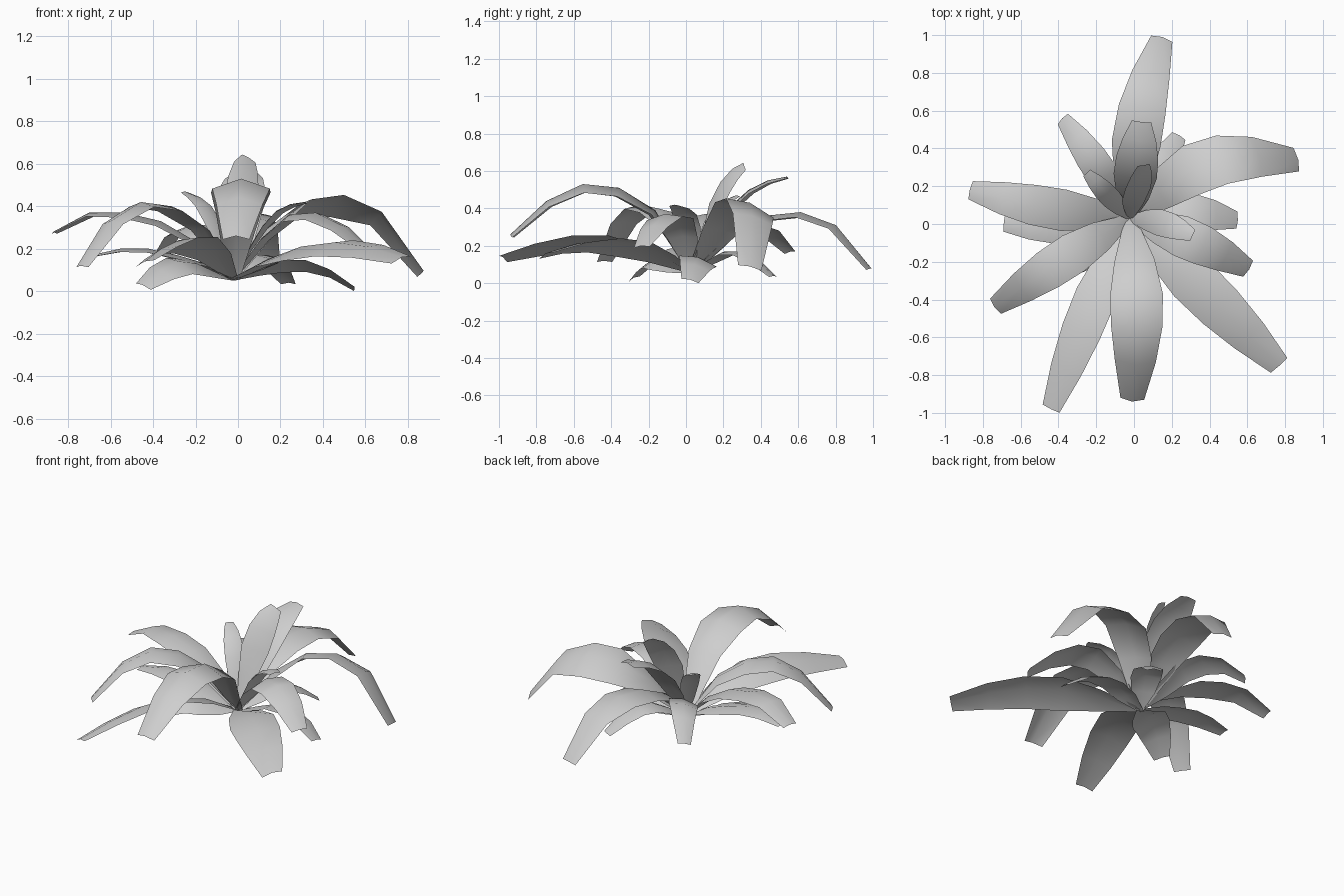
import bpy
import math
from mathutils import Vector

leaf_grey = bpy.data.materials.new("leaf grey")
leaf_grey.diffuse_color = (0.62, 0.62, 0.62, 1)

ROOT = Vector((-0.02, 0.03, 0.05))
STEPS = (0, 0.2, 0.4, 0.6, 0.8, 1)
WIDTHS = (0.2, 0.76, 1, 0.97, 0.78, 0.45)
TWISTS = (0, 0.6, 1, 1, 1, 1)


def leaf(name, x, y, half, heights, bend=0.0, twist=0.0, droop=0.22):
    """Arched strip from the root to a blunt tip.
    bend bows it sideways (left positive), twist lifts its left edge (slope),
    droop lowers both edges below the midrib."""
    start = Vector((ROOT.x, ROOT.y, 0))
    run = Vector((x, y, 0)) - start
    left = Vector((-run.y, run.x, 0)).normalized()
    mids = []
    for t, z in zip(STEPS, (ROOT.z,) + heights):
        p = start + run * t + left * bend * math.sin(math.pi * t)
        p.z = z
        mids.append(p)
    verts, faces = [], []
    for i, (p, w) in enumerate(zip(mids, WIDTHS)):
        along = (mids[min(i + 1, 5)] - mids[max(i - 1, 0)]).normalized()
        side = Vector((-along.y, along.x, 0)).normalized()
        up = along.cross(side)
        # edges fold up near the root and droop further out
        fold = 0.25 if i < 1 else -droop
        for s in (-1, 0, 1):
            rise = abs(s) * fold + s * twist * TWISTS[i]
            verts.append(p + (side * s + up * rise) * half * w)
    for i in range(5):
        for j in range(2):
            a = i * 3 + j
            faces.append((a, a + 3, a + 4, a + 1))
    mesh = bpy.data.meshes.new(name)
    mesh.from_pydata(verts, [], faces)
    mesh.materials.append(leaf_grey)
    mesh.shade_smooth()
    obj = bpy.data.objects.new(name, mesh)
    bpy.context.collection.objects.link(obj)


# Large outer leaves
leaf("front_leaf", -0.01, -0.94, 0.14, (0.39, 0.51, 0.53, 0.44, 0.26), 0.03, 0, 0.35)
leaf("front_left_leaf", -0.44, -0.98, 0.11, (0.18, 0.24, 0.24, 0.20, 0.14), -0.01, 0.35)
leaf("front_right_leaf", 0.77, -0.75, 0.13, (0.15, 0.21, 0.23, 0.21, 0.16), 0, 0.3)
leaf("left_front_leaf", -0.74, -0.44, 0.11, (0.30, 0.40, 0.42, 0.33, 0.12), -0.01)
leaf("left_leaf", -0.87, 0.18, 0.11, (0.23, 0.33, 0.37, 0.37, 0.28), 0.02, 0)
leaf("back_leaf", 0.15, 0.99, 0.13, (0.27, 0.36, 0.38, 0.31, 0.08), 0.04)
leaf("right_back_leaf", 0.87, 0.34, 0.135, (0.29, 0.41, 0.43, 0.36, 0.09), 0.14, -0.4)
leaf("right_front_leaf", 0.61, -0.24, 0.11, (0.25, 0.36, 0.37, 0.31, 0.20), 0.02, 0.1)

# Low drooping leaves
leaf("low_left_leaf", -0.69, 0.0, 0.09, (0.13, 0.17, 0.20, 0.20, 0.17), 0.03)
leaf("low_left_front_leaf", -0.45, -0.28, 0.10, (0.09, 0.13, 0.14, 0.10, 0.03), 0, -0.4)
leaf("low_right_leaf", 0.55, 0.02, 0.10, (0.10, 0.14, 0.14, 0.10, 0.02), 0.04, -0.3)
leaf("low_back_right_leaf", 0.24, 0.47, 0.09, (0.12, 0.17, 0.17, 0.12, 0.04))
leaf("low_back_left_leaf", -0.38, 0.56, 0.085, (0.17, 0.28, 0.31, 0.28, 0.17), -0.01, -0.25)

# Upright inner leaves
leaf("inner_back_leaf", 0.04, 0.54, 0.115, (0.26, 0.41, 0.50, 0.55, 0.57))
leaf("inner_tall_leaf", 0.05, 0.31, 0.065, (0.25, 0.41, 0.52, 0.59, 0.63), 0, 0.8)
leaf("inner_left_leaf", -0.25, 0.27, 0.055, (0.21, 0.33, 0.41, 0.45, 0.47))
leaf("inner_right_leaf", 0.31, -0.06, 0.07, (0.20, 0.31, 0.38, 0.41, 0.42), 0.02)
